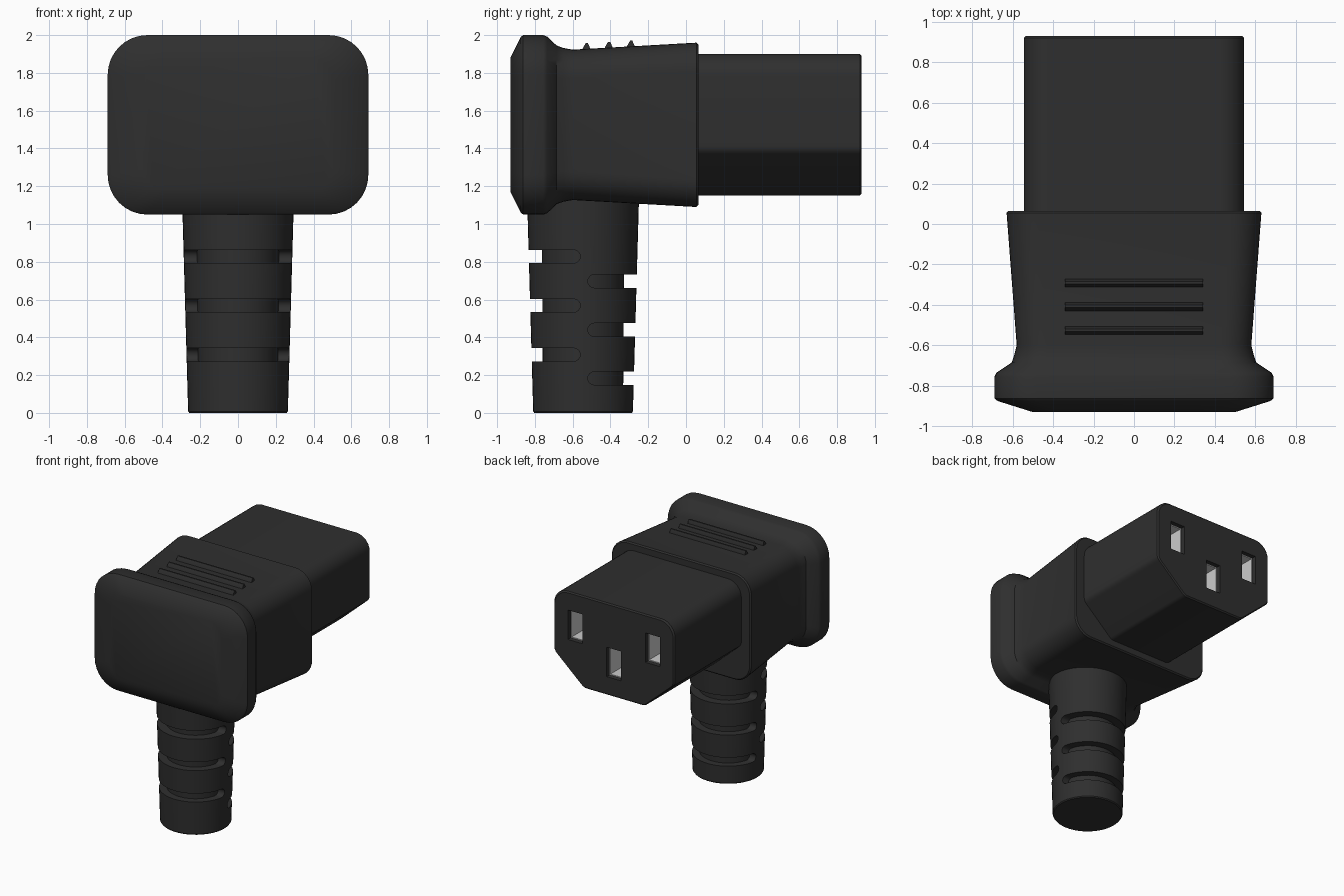
import bpy, bmesh, math
from mathutils import Vector

if "Cube" in bpy.data.objects:
    bpy.data.objects.remove(bpy.data.objects["Cube"])


def material(name, value):
    m = bpy.data.materials.new(name)
    m.diffuse_color = (value, value, value, 1)
    m.use_nodes = True
    m.node_tree.nodes["Principled BSDF"].inputs["Base Color"].default_value = m.diffuse_color
    return m


BLACK = material("black rubber", 0.028)
GREY = material("contact metal", 0.6)


def finish(name, bm, mat=BLACK, angle=35):
    bmesh.ops.recalc_face_normals(bm, faces=bm.faces)
    mesh = bpy.data.meshes.new(name)
    bm.to_mesh(mesh)
    bm.free()
    mesh.materials.append(mat)
    ob = bpy.data.objects.new(name, mesh)
    bpy.context.collection.objects.link(ob)
    smooth(ob, angle)
    return ob


def smooth(ob, angle=35):
    bpy.ops.object.select_all(action='DESELECT')
    ob.select_set(True)
    bpy.context.view_layer.objects.active = ob
    bpy.ops.object.shade_smooth_by_angle(angle=math.radians(angle))


def loft(name, rings, mat=BLACK, angle=35, cap_start=True, cap_end=True):
    """Skin equal-length loops of points."""
    bm = bmesh.new()
    loops = [[bm.verts.new(p) for p in ring] for ring in rings]
    n = len(loops[0])
    for a, b in zip(loops, loops[1:]):
        for i in range(n):
            j = (i + 1) % n
            bm.faces.new((a[i], a[j], b[j], b[i]))
    if cap_start:
        bm.faces.new(loops[0])
    if cap_end:
        bm.faces.new(loops[-1])
    return finish(name, bm, mat, angle)


def rounded_rect(y, hw, z0, z1, r, steps=8):
    pts = []
    for k, (cx, cz) in enumerate(((hw - r, z1 - r), (r - hw, z1 - r),
                                  (r - hw, z0 + r), (hw - r, z0 + r))):
        for s in range(steps + 1):
            a = math.pi / 2 * (k + s / steps)
            pts.append((cx + r * math.cos(a), y, cz + r * math.sin(a)))
    return pts


def fillet(corners, steps=6):
    """Round a polygon of (x, z, radius) corners."""
    out = []
    n = len(corners)
    for i, (x, z, r) in enumerate(corners):
        p = Vector((x, z))
        u = (Vector(corners[i - 1][:2]) - p).normalized()
        v = (Vector(corners[(i + 1) % n][:2]) - p).normalized()
        half = u.angle(v) / 2
        c = p + (u + v).normalized() * (r / math.sin(half))
        a = p + u * (r / math.tan(half)) - c
        b = p + v * (r / math.tan(half)) - c
        for s in range(steps + 1):
            d = a.lerp(b, s / steps).normalized() * r
            out.append(c + d)
    return out


def cut(ob, cutters):
    for c in cutters:
        m = ob.modifiers.new("cut", 'BOOLEAN')
        m.operation = 'DIFFERENCE'
        m.solver = 'EXACT'
        m.object = c
    bpy.context.view_layer.objects.active = ob
    for m in list(ob.modifiers):
        if m.type == 'BOOLEAN':
            bpy.ops.object.modifier_apply(modifier=m.name)
    for c in cutters:
        bpy.data.objects.remove(c)
    smooth(ob)


# Housing with flared front flange
loft("housing", [rounded_rect(*s) for s in (
    (-0.93, 0.50, 1.17, 1.88, 0.12),
    (-0.875, 0.675, 1.06, 1.99, 0.20),
    (-0.862, 0.69, 1.05, 2.00, 0.21),
    (-0.755, 0.69, 1.05, 2.00, 0.21),
    (-0.735, 0.68, 1.057, 1.992, 0.205),
    (-0.685, 0.605, 1.105, 1.945, 0.17),
    (-0.65, 0.593, 1.118, 1.932, 0.16),
    (-0.60, 0.58, 1.127, 1.923, 0.15),
    (0.055, 0.63, 1.09, 1.96, 0.15),
    (0.065, 0.62, 1.10, 1.95, 0.14))])

# Connector block with chamfered lower corners
def block_ring(y, d):
    pts = fillet([(0.545 - d, 1.90 - d, 0.12), (-0.545 + d, 1.90 - d, 0.12),
                  (-0.545 + d, 1.39, 0.06), (-0.275, 1.15 + d, 0.06),
                  (0.275, 1.15 + d, 0.06), (0.545 - d, 1.39, 0.06)])
    return [(p.x, y, p.y) for p in pts]


connector = loft("connector_block", [block_ring(0.03, 0), block_ring(0.92, 0),
                                     block_ring(0.93, 0.01)])


def slot_ring(x, z, y, g):
    return [(x + sx * (0.065 - g), y, z + sz * (0.12 - g))
            for sx, sz in ((1, 1), (-1, 1), (-1, -1), (1, -1))]


# Pin slots and the metal contacts lining them
pins = ((-0.35, 1.63), (0, 1.42), (0.35, 1.63))
cut(connector, [loft("slot_cutter", [slot_ring(x, z, 0.40, 0), slot_ring(x, z, 1.0, 0)])
                for x, z in pins])
for i, (x, z) in enumerate(pins):
    loft(f"contact_{i + 1}", [slot_ring(x, z, 0.41, 0.002), slot_ring(x, z, 0.895, 0.002),
                              slot_ring(x, z, 0.895, 0.010), slot_ring(x, z, 0.42, 0.010)],
         GREY)

# Tapered cable sleeve
CY = -0.545


def circle(r, z, n=48):
    return [(r * math.cos(2 * math.pi * i / n), CY + r * math.sin(2 * math.pi * i / n), z)
            for i in range(n)]


sleeve = loft("cable_sleeve", [circle(0.258, 0), circle(0.264, 0.008), circle(0.298, 1.20)])
loft("sleeve_core", [circle(0.212, 0.05), circle(0.22, 1.15)])


# Staggered flex slots, round-ended, on front and back of the sleeve
def flex_slot(z, y_end, side):
    r = 0.035
    arc = [(y_end + side * r * (1 - math.cos(a)), z + r * math.sin(a))
           for a in (math.pi * (s / 8 - 0.5) for s in range(9))]
    prof = arc + [(y_end + side * 0.6, z + r), (y_end + side * 0.6, z - r)]
    return loft("flex_cutter", [[(x, y, h) for y, h in prof] for x in (-0.5, 0.5)])


cut(sleeve, [flex_slot(0.308 + 0.26 * i, -0.56, -1) for i in range(3)]
    + [flex_slot(0.183 + 0.257 * i, -0.52, 1) for i in range(3)])

# Grip ridges on top
for i, y in enumerate((-0.525, -0.407, -0.29)):
    top = 1.923 + (y + 0.60) * 0.0565
    prof = ((-0.026, -0.02), (-0.022, 0.002), (-0.006, 0.030), (0.006, 0.030),
            (0.018, 0.002), (0.018, -0.02))
    loft(f"grip_ridge_{i + 1}", [[(x, y + a, top + b) for a, b in prof]
                                 for x in (-0.34, 0.34)])
